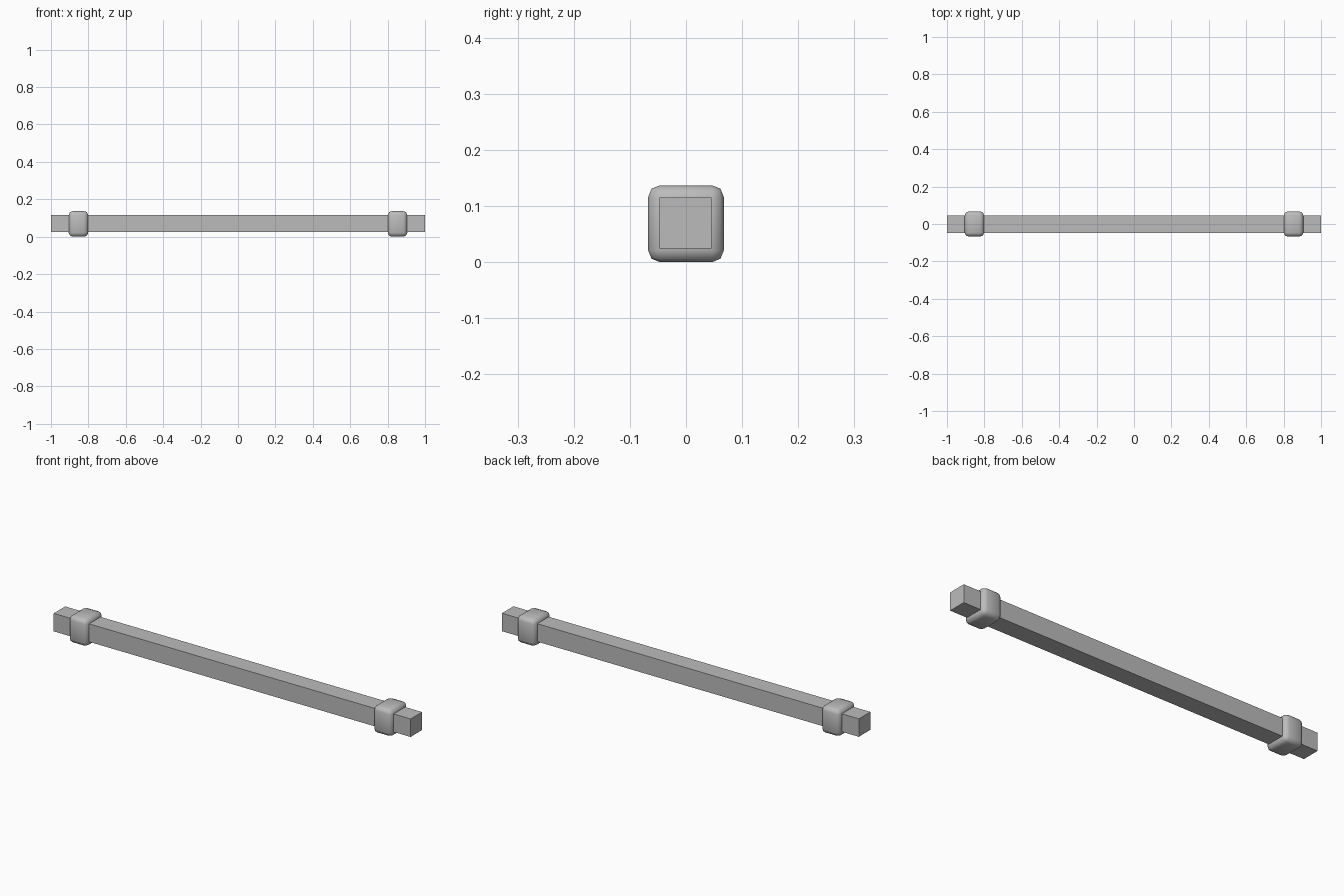
import bpy
import bmesh
from mathutils import Vector

default = bpy.data.objects.get("Cube")
if default:
    bpy.data.objects.remove(default, do_unlink=True)

# Single plain grey
grey = bpy.data.materials.new("grey")
grey.use_nodes = True
color = (0.5, 0.5, 0.5, 1)
grey.diffuse_color = color
grey.node_tree.nodes["Principled BSDF"].inputs["Base Color"].default_value = color


def box(name, center, size, bevel=0, segments=1):
    """Box with optionally rounded, smooth-shaded edges."""
    bm = bmesh.new()
    bmesh.ops.create_cube(bm, size=1)
    bmesh.ops.scale(bm, vec=Vector(size), verts=bm.verts)
    if bevel:
        bmesh.ops.bevel(bm, geom=bm.edges[:], offset=bevel, segments=segments,
                        profile=0.5, affect='EDGES')
        for face in bm.faces:
            face.smooth = True
    mesh = bpy.data.meshes.new(name)
    bm.to_mesh(mesh)
    bm.free()
    mesh.materials.append(grey)
    obj = bpy.data.objects.new(name, mesh)
    obj.location = center
    bpy.context.collection.objects.link(obj)
    return obj


# Long square bar
box("bar", (0, -0.001, 0.07), (2, 0.092, 0.091))

# Rounded collar near each end
for side, x in (("left", 0.853), ("right", -0.853)):
    box(side + "_collar", (x, 0, 0.0685), (0.104, 0.135, 0.137), 0.021, 2)
